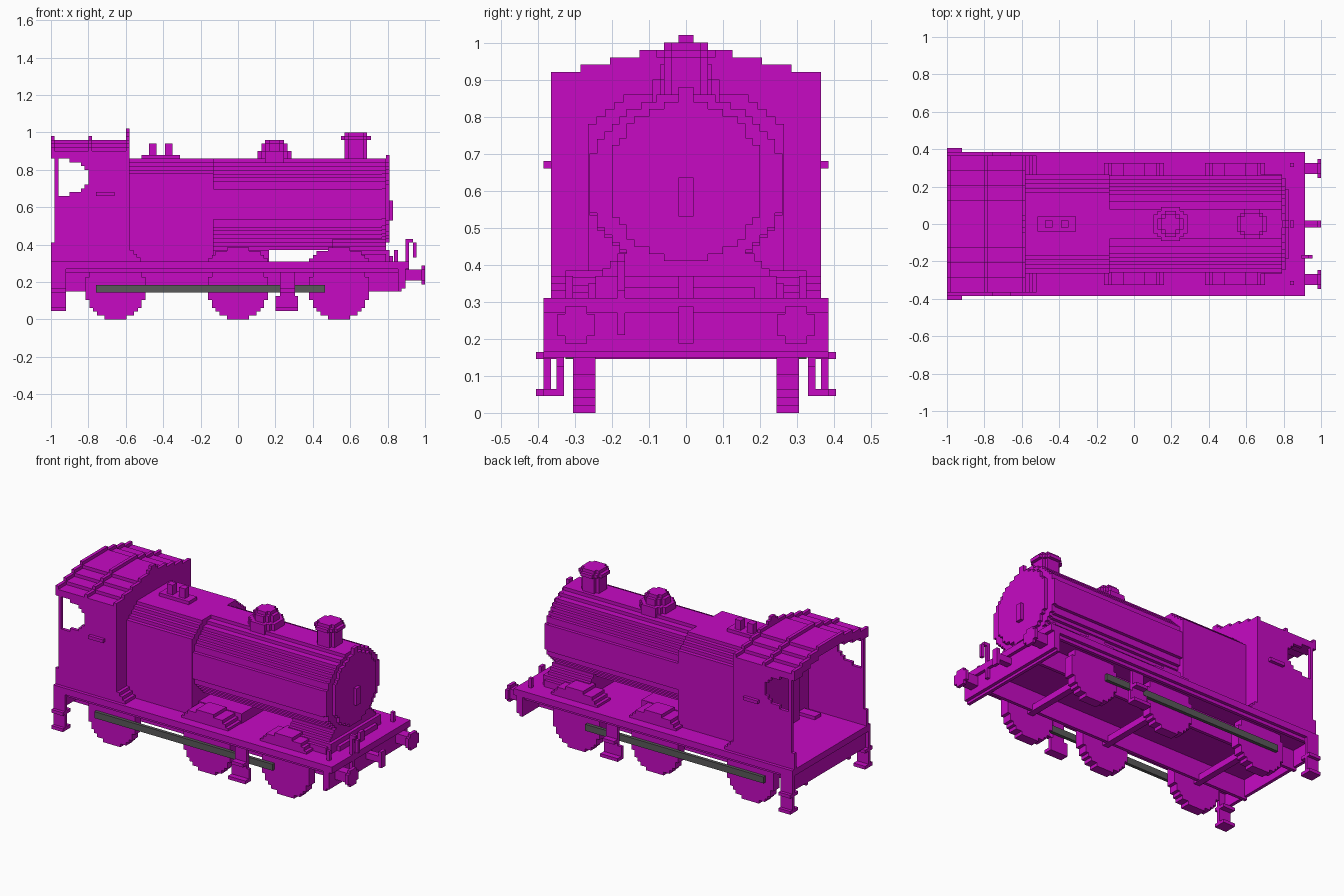
import bpy, bmesh, math

cube = bpy.data.objects.get("Cube")
if cube:
    bpy.data.objects.remove(cube)

# Shared levels and limits
STEP = 0.02
BOARD = 0.31
DECK = BOARD - STEP * 2
FRAME_LOW = 0.15
CREST = 0.86
EDGE = 0.385
SIDE = EDGE - STEP
BOILER_SIDE = 0.265
REAR, FRONT = -1, 1
CAB_BACK, CAB_FRONT = REAR + STEP, -0.58
BEAM = 0.895
SMOKEBOX = 0.79
WHEEL = 0.165
SIDES = {"left": 1, "right": -1}


def material(name, red, green, blue):
    mat = bpy.data.materials.new(name)
    mat.use_nodes = True
    colour = (red, green, blue, 1)
    mat.diffuse_color = colour
    mat.node_tree.nodes["Principled BSDF"].inputs["Base Color"].default_value = colour
    return mat


MAGENTA = material("magenta", 0.57, 0.003, 0.55)
GREY = material("dark grey", 0.1, 0.1, 0.1)


def prism(name, outline, axis, start, end, mat=MAGENTA):
    """Extrude a flat outline from start to end along an axis."""
    place = {"x": lambda a, b, t: (t, a, b),
             "y": lambda a, b, t: (a, t, b),
             "z": lambda a, b, t: (a, b, t)}[axis]
    bm = bmesh.new()
    near = [bm.verts.new(place(*point, start)) for point in outline]
    far = [bm.verts.new(place(*point, end)) for point in outline]
    bm.faces.new(near)
    bm.faces.new(far)
    for i in range(len(outline)):
        bm.faces.new((near[i - 1], near[i], far[i], far[i - 1]))
    bmesh.ops.recalc_face_normals(bm, faces=bm.faces)
    mesh = bpy.data.meshes.new(name)
    bm.to_mesh(mesh)
    bm.free()
    mesh.materials.append(mat)
    bpy.context.collection.objects.link(bpy.data.objects.new(name, mesh))


def box(name, back, front, inner, outer, low, high, mat=MAGENTA):
    corners = [(back, inner), (front, inner), (front, outer), (back, outer)]
    prism(name, corners, "z", low, high, mat)


def centred(name, back, front, half, low, high):
    box(name, back, front, -half, half, low, high)


def pair(name, back, front, inner, outer, low, high, mat=MAGENTA):
    """The same box on both sides of the engine."""
    for side, sign in SIDES.items():
        box(f"{side}_{name}", back, front, sign * inner, sign * outer, low, high, mat)


def staircase(rows, centre=0):
    """Symmetric outline from rows of (bottom, top, half width)."""
    edge = []
    for low, high, half in rows:
        if edge and abs(edge[-1][0] - half) < STEP / 4:
            edge.pop()
        else:
            edge.append((half, low))
        edge.append((half, high))
    left = [(centre - half, level) for half, level in reversed(edge)]
    return [(centre + half, level) for half, level in edge] + left


def stepped_top(half, low, shoulder, run, count):
    """Upright wall whose top rises in equal steps."""
    rows = [(low, shoulder, half)]
    for i in range(count):
        bottom = shoulder + i * STEP
        rows.append((bottom, bottom + STEP, half - run * (i + 1)))
    return staircase(rows)


def disc(centre, level, wide, tall, floor=-1):
    """Blocky ellipse, cut off below the floor."""
    count = round(2 * tall / STEP)
    height = 2 * tall / count
    odd = count % 2 / 2
    rows = []
    for i in range(count):
        bottom = level - tall + height * i
        offset = (bottom + height / 2 - level) / tall
        cells = round(wide / STEP * math.sqrt(1 - offset ** 2) - odd) + odd
        if bottom + height > floor + STEP / 4:
            rows.append((max(bottom, floor), bottom + height, max(cells, 1) * STEP))
    return staircase(rows, centre)


# Running board, frames and beams
centred("running_board", REAR, BEAM + STEP, EDGE, DECK, BOARD)
centred("front_beam", BEAM - STEP, BEAM, EDGE, WHEEL, DECK)
centred("front_beam_backing", BEAM - STEP * 2, BEAM - STEP, EDGE, FRAME_LOW, DECK)
centred("rear_beam", CAB_BACK, CAB_BACK + STEP, EDGE, WHEEL, DECK)
pair("frame", CAB_BACK, BEAM - STEP, 0.2, 0.22, FRAME_LOW, DECK)
pair("valance", CAB_BACK, BEAM - STEP, SIDE - STEP, SIDE, DECK - STEP, DECK)

# Wheels, axles, splashers and rods
for label, x in {"rear": -0.655, "middle": 0, "front": 0.54}.items():
    centred(label + "_axle", x - STEP, x + STEP, 0.25, WHEEL - STEP, WHEEL + STEP)
    for side, sign in SIDES.items():
        tyre = disc(x, WHEEL, WHEEL, WHEEL)
        prism(f"{side}_{label}_wheel", tyre, "y", sign * 0.245, sign * 0.305)
        if label != "rear":
            cover = disc(x, WHEEL, 0.22, 0.22, BOARD)
            prism(f"{side}_{label}_splasher", cover, "y", sign * 0.2, sign * 0.325)
pair("coupling_rod", -0.76, 0.465, 0.305, 0.325, WHEEL - STEP, WHEEL + STEP, GREY)

# Footsteps
REAR_STEP = REAR + 0.08
pair("rear_step_plate", REAR, REAR_STEP, SIDE, EDGE, 0.045, DECK)
for label, level in {"lower": 0.045, "upper": 0.145}.items():
    pair(label + "_rear_tread", REAR, REAR_STEP, 0.33, EDGE + STEP, level, level + STEP)
pair("middle_step_plate", 0.225, 0.305, 0.33, 0.35, 0.045, DECK)
pair("middle_step_guard", 0.2, 0.32, 0.33, 0.35, 0.045, 0.125)
pair("middle_lower_tread", 0.2, 0.32, 0.33, EDGE, 0.045, 0.065)
pair("middle_upper_tread", 0.225, 0.305, 0.33, EDGE, 0.145, WHEEL)

# Boiler, smokebox and firebox
FIREBOX = -0.13
boiler_outline = disc(0, 0.615, BOILER_SIDE, 0.245)
prism("boiler", boiler_outline, "x", FIREBOX - STEP, SMOKEBOX - STEP)
ring_outline = disc(0, 0.62, BOILER_SIDE, 0.24)
prism("smokebox_ring", ring_outline, "x", SMOKEBOX - STEP, SMOKEBOX)
door_outline = disc(0, 0.625, 0.21, 0.215)
prism("smokebox_door", door_outline, "x", SMOKEBOX, SMOKEBOX + STEP)
centred("door_handle", SMOKEBOX + STEP, SMOKEBOX + STEP * 2, STEP, 0.53, 0.635)
firebox_outline = stepped_top(BOILER_SIDE, BOARD, CREST - STEP * 4, STEP * 1.2, 4)
prism("firebox", firebox_outline, "x", CAB_FRONT, FIREBOX)
foot_outline = staircase([(BOARD, 0.37, WHEEL)])
prism("firebox_foot", foot_outline, "y", -0.2, 0.2)
saddle_outline = stepped_top(BOILER_SIDE, BOARD, 0.35, STEP, 4)
prism("smokebox_saddle", saddle_outline, "x", 0.505, SMOKEBOX)
centred("saddle_front", SMOKEBOX, SMOKEBOX + STEP, 0.245, BOARD, 0.37)
centred("saddle_toe", SMOKEBOX + STEP, SMOKEBOX + STEP * 2, 0.185, BOARD, 0.34)


# Chimney, dome and safety valves
def turret(name, x, radius, low, high):
    prism(name, disc(x, 0, radius, radius), "z", low, high)


DOME, CHIMNEY = 0.195, 0.63
turret("dome_base", DOME, 0.09, CREST - STEP, CREST + STEP * 2)
turret("dome_body", DOME, 0.07, CREST + STEP * 2, CREST + STEP * 4)
turret("dome_cap", DOME, 0.05, CREST + STEP * 4, CREST + STEP * 5)
turret("chimney", CHIMNEY, 0.06, CREST - STEP, 1)
turret("chimney_rim", CHIMNEY, 0.08, 1 - STEP * 2, 1 - STEP)
centred("valve_base", -0.515, -0.31, STEP * 2, CREST, CREST + STEP)
for label, x in {"rear": -0.455, "front": -0.37}.items():
    centred(label + "_safety_valve", x - STEP, x + STEP, STEP, CREST, CREST + STEP * 4)

# Cab sides with a rounded opening behind a thin pillar
PILLAR = CAB_BACK + STEP
opening_low, opening_rows = CREST - STEP * 10, 10
side_outline = [(PILLAR, CREST), (PILLAR, CREST + STEP), (CAB_FRONT, CREST + STEP),
                (CAB_FRONT, BOARD), (CAB_BACK, BOARD), (CAB_BACK, opening_low)]
for i in range(opening_rows):
    offset = (i + 0.5) / opening_rows * 2 - 1
    reach = PILLAR + round(8 * math.sqrt(1 - offset ** 2)) * STEP
    level = opening_low + i * STEP
    side_outline += [(reach, level), (reach, level + STEP)]
for side, sign in SIDES.items():
    prism(side + "_cab_side", side_outline, "y", sign * (SIDE - STEP), sign * SIDE)
pair("cab_pillar", CAB_BACK, PILLAR, SIDE - STEP, SIDE, opening_low, CREST + STEP)
pair("rear_grab_post", REAR, CAB_BACK, SIDE - STEP, SIDE, BOARD, 0.41)
pair("cab_handle", -0.76, -0.66, SIDE, EDGE, 0.66, 0.68)

# Cab front wall with its flared foot
ROOF_RUN = 0.08
wall_outline = stepped_top(SIDE, BOARD, CREST + STEP * 3, ROOF_RUN, 4)
prism("cab_front", wall_outline, "x", CAB_FRONT - STEP, CAB_FRONT)
centred("cab_front_peak", CAB_FRONT - STEP, CAB_FRONT, STEP, 1, 1 + STEP)
for i, label in enumerate(("low", "middle", "high")):
    reach = CAB_FRONT + STEP * (3 - i)
    centred(label + "_cab_flare", CAB_FRONT, reach, SIDE, BOARD, BOARD + STEP * (i + 1))
centred("backhead", CAB_FRONT - STEP * 3, CAB_FRONT - STEP, 0.2, BOARD, 0.72)

# Stepped roof slabs with raised ribs
inner = 0
for i, label in enumerate(("crown", "upper", "lower", "eaves")):
    outer = SIDE - ROOF_RUN * (3 - i)
    top = CREST + STEP * (5 - i)
    pair(label + "_roof_slab", REAR, CAB_FRONT - STEP, inner, outer, top - STEP * 2, top)
    for place, x in {"rear": REAR, "middle": -0.8}.items():
        pair(f"{place}_{label}_roof_rib", x, x + STEP, inner, outer, top, top + STEP)
    inner = outer

# Buffers, coupling, hose and lamp brackets
BUFFER = 0.237
HEAD = FRONT - STEP
for side, sign in SIDES.items():
    stem, head = (disc(sign * 0.297, BUFFER, size, size) for size in (0.03, 0.05))
    prism(side + "_buffer_stem", stem, "x", BEAM, HEAD)
    prism(side + "_buffer_head", head, "x", HEAD, FRONT)
centred("coupling_hook", BEAM, FRONT, STEP, BUFFER - STEP, BUFFER + STEP)
centred("coupling_tip", HEAD, FRONT, STEP, BUFFER - 0.05, BUFFER + 0.05)
HOSE, HOSE_TOP = -0.185, 0.43
for part, back, low, high in (("riser", BEAM, 0.21, HOSE_TOP),
                              ("bend", BEAM + STEP, HOSE_TOP - STEP, HOSE_TOP),
                              ("drop", BEAM + STEP * 2, 0.33, HOSE_TOP - STEP)):
    box("brake_hose_" + part, back, back + STEP, HOSE, HOSE + STEP, low, high)
BRACKET = BEAM - STEP * 2
pair("lamp_bracket", BRACKET - STEP, BRACKET, 0.305, 0.325, BOARD, 0.37)
centred("centre_lamp_bracket", BRACKET - STEP, BRACKET, STEP, BOARD, 0.37)
centred("top_lamp_bracket", SMOKEBOX, SMOKEBOX + STEP, STEP, CREST - STEP, CREST + STEP)
